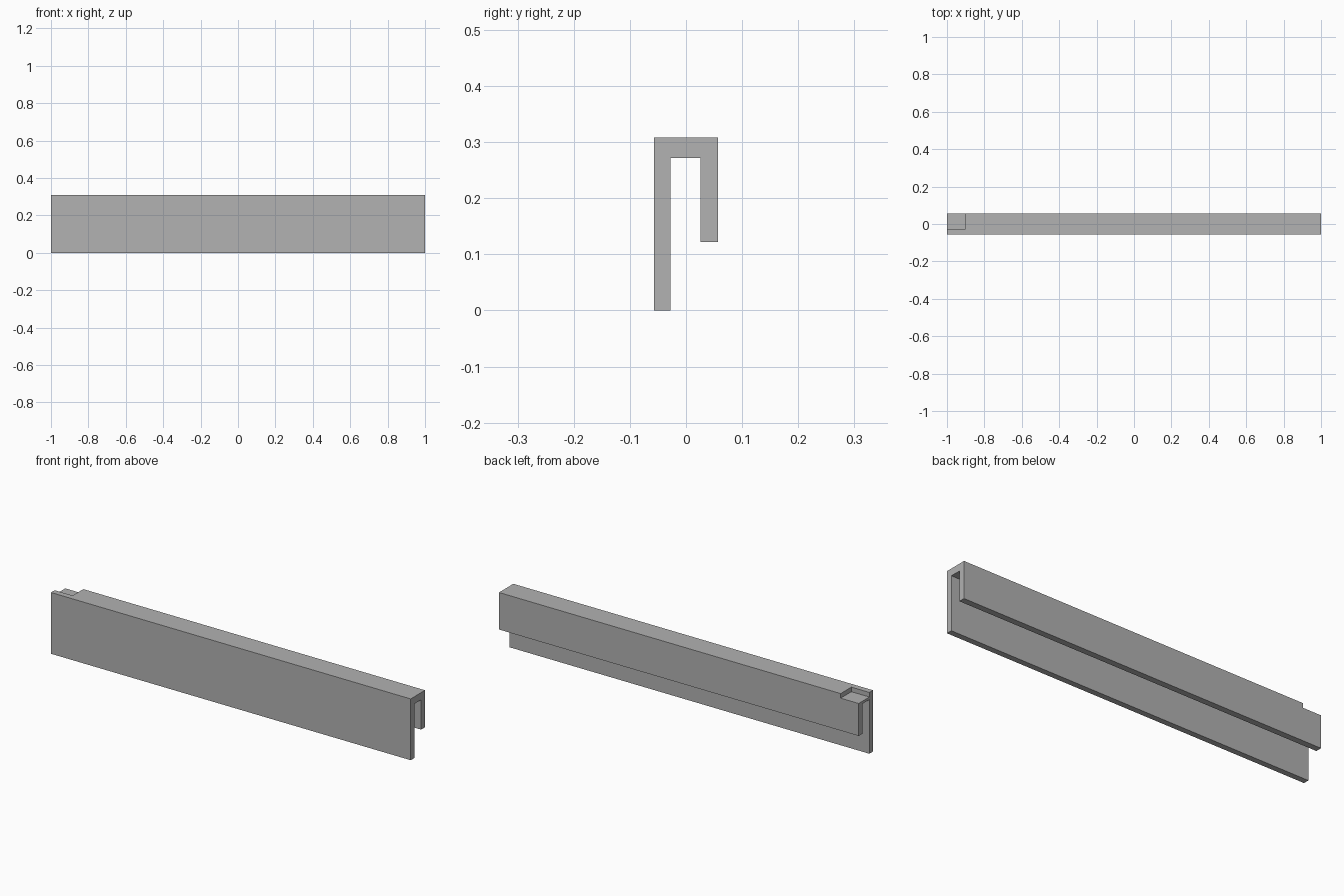
import bpy
import bmesh

cube = bpy.data.objects.get("Cube")
if cube:
    bpy.data.objects.remove(cube, do_unlink=True)

grey = bpy.data.materials.new("plain grey")
grey.use_nodes = True
colour = (0.445, 0.445, 0.445, 1)
grey.diffuse_color = colour
grey.node_tree.nodes["Principled BSDF"].inputs["Base Color"].default_value = colour


def extrude_profile(name, points, x0, x1):
    """Sweep a closed (y, z) profile along x."""
    bm = bmesh.new()
    face = bm.faces.new([bm.verts.new((x0, y, z)) for y, z in points])
    swept = bmesh.ops.extrude_face_region(bm, geom=[face])["geom"]
    verts = [v for v in swept if isinstance(v, bmesh.types.BMVert)]
    bmesh.ops.translate(bm, verts=verts, vec=(x1 - x0, 0, 0))
    bmesh.ops.recalc_face_normals(bm, faces=bm.faces)
    mesh = bpy.data.meshes.new(name)
    bm.to_mesh(mesh)
    bm.free()
    mesh.materials.append(grey)
    obj = bpy.data.objects.new(name, mesh)
    bpy.context.collection.objects.link(obj)
    return obj


front, back = -0.057, 0.057
slot_front, slot_back = -0.028, 0.026
top, slot_top, lip_bottom = 0.308, 0.272, 0.122

# Hooked channel: long front wall, bridge, short back lip
channel = extrude_profile("channel_rail", [
    (front, 0), (slot_front, 0), (slot_front, slot_top), (slot_back, slot_top),
    (slot_back, lip_bottom), (back, lip_bottom), (back, top), (front, top)], -1, 1)

# Shallow notch in the top of the right end, behind the front wall
notch_floor = top - 0.023
cutter = extrude_profile("notch_cutter", [
    (slot_front, notch_floor), (back + 0.1, notch_floor),
    (back + 0.1, top + 0.1), (slot_front, top + 0.1)], -1.1, -0.9)
cutter.hide_render = True
cutter.hide_viewport = True
cut = channel.modifiers.new("end_notch", "BOOLEAN")
cut.operation = "DIFFERENCE"
cut.solver = "EXACT"
cut.object = cutter
